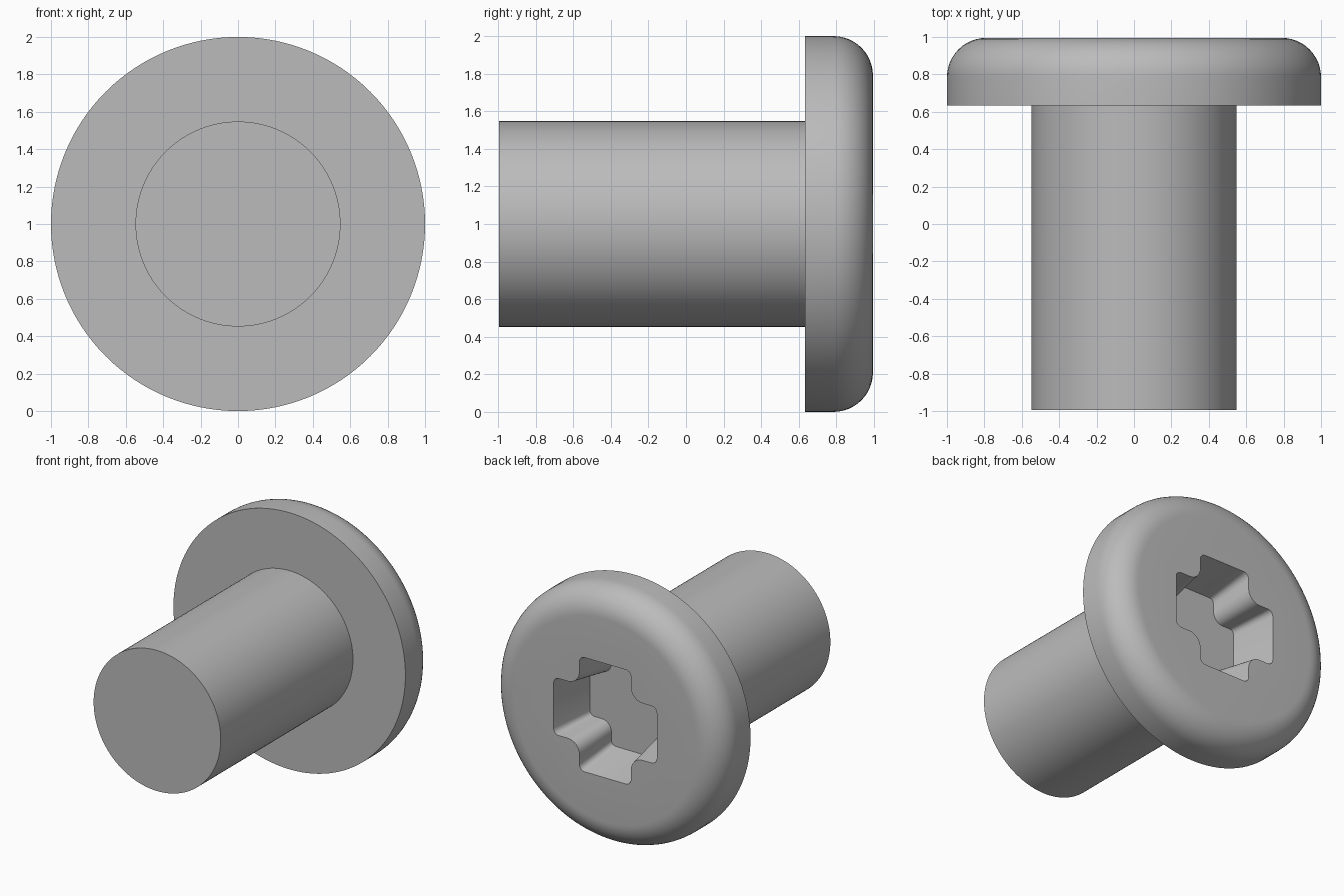
import bpy, bmesh, math

if "Cube" in bpy.data.objects:
    bpy.data.objects.remove(bpy.data.objects["Cube"])

SEGS = 128
FRONT, UNDER, TOP = -0.995, 0.633, 0.995   # positions along the y axis
HEAD_R, SHANK_R, ROUND = 1.0, 0.548, 0.21
SOCKET_DEPTH, SOCKET_TAPER = 0.34, 0.83

metal = bpy.data.materials.new("grey metal")
metal.diffuse_color = (0.5, 0.5, 0.5, 1)
metal.use_nodes = True
metal.node_tree.nodes["Principled BSDF"].inputs["Base Color"].default_value = metal.diffuse_color


def add_loop(bm, points, y):
    """Closed loop of vertices across the axis; z is raised so the head rests on 0."""
    return [bm.verts.new((x, y, z + 1.0)) for x, z in points]


def circle(r):
    return [(r * math.cos(2 * math.pi * i / SEGS), r * math.sin(2 * math.pi * i / SEGS))
            for i in range(SEGS)]


def bridge(bm, a, b):
    for i in range(len(a)):
        j = (i + 1) % len(a)
        bm.faces.new((a[i], a[j], b[j], b[i]))


def lathe(bm, profile):
    loops = [add_loop(bm, circle(r), y) for r, y in profile]
    for a, b in zip(loops, loops[1:]):
        bridge(bm, a, b)
    return loops


def arc(cx, cz, r, a0, a1, n):
    return [(cx + r * math.cos(math.radians(a0 + (a1 - a0) * i / n)),
             cz + r * math.sin(math.radians(a0 + (a1 - a0) * i / n))) for i in range(n + 1)]


def finish(bm, name):
    bmesh.ops.recalc_face_normals(bm, faces=bm.faces)
    mesh = bpy.data.meshes.new(name)
    bm.to_mesh(mesh)
    bm.free()
    obj = bpy.data.objects.new(name, mesh)
    bpy.context.collection.objects.link(obj)
    mesh.materials.append(metal)
    bpy.ops.object.select_all(action='DESELECT')
    obj.select_set(True)
    bpy.context.view_layer.objects.active = obj
    bpy.ops.object.shade_smooth_by_angle(angle=math.radians(30))
    return obj


# Shank: plain cylinder with a flat end
bm = bmesh.new()
loops = lathe(bm, [(SHANK_R, FRONT), (SHANK_R, UNDER)])
bm.faces.new(loops[0])
finish(bm, "shank")

# Head: flat underside, straight rim and rounded outer edge
bm = bmesh.new()
profile = [(SHANK_R, UNDER), (HEAD_R, UNDER)]
profile += arc(HEAD_R - ROUND, TOP - ROUND, ROUND, 0, 90, 12)
rim = lathe(bm, profile)[-1]

# Socket: four-lobed outline, one quarter rotated four times
W, R, LOBE, NOTCH = 0.445, 0.222, 0.045, 0.10
quarter = arc(W - LOBE, R - LOBE, LOBE, 0, 90, 5)
quarter += arc(R + NOTCH, R + NOTCH, NOTCH, 270, 180, 8)
quarter += arc(R - LOBE, W - LOBE, LOBE, 0, 90, 5)
outline = []
for k in range(4):
    c, s = round(math.cos(k * math.pi / 2)), round(math.sin(k * math.pi / 2))
    outline += [(c * x - s * z, s * x + c * z) for x, z in quarter]
mouth = add_loop(bm, outline, TOP)
floor = add_loop(bm, [(x * SOCKET_TAPER, z * SOCKET_TAPER) for x, z in outline],
                 TOP - SOCKET_DEPTH)
bridge(bm, mouth, floor)
bm.faces.new(floor)

# Flat top face between the rounded edge and the socket mouth
edges = [bm.edges.get((loop[i - 1], loop[i])) for loop in (rim, mouth) for i in range(len(loop))]
bmesh.ops.triangle_fill(bm, use_beauty=True, use_dissolve=False, edges=edges)
finish(bm, "head")
